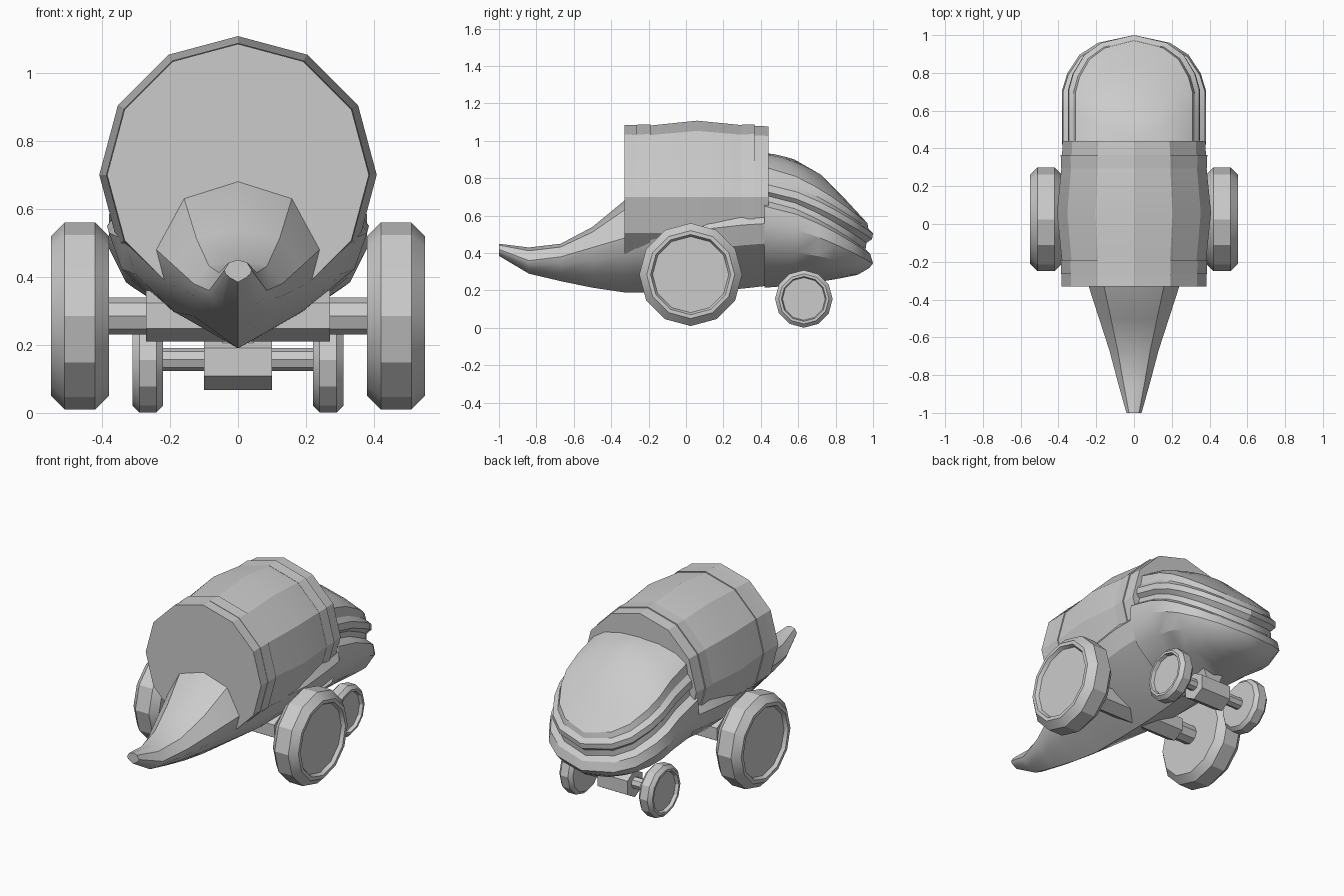
import bpy, bmesh, math

if "Cube" in bpy.data.objects:
    bpy.data.objects.remove(bpy.data.objects["Cube"])


def make(name, rings, closed=True, caps=True, angle=28):
    """Skin a list of equally long point rings into one mesh object."""
    bm = bmesh.new()
    rows = [[bm.verts.new(p) for p in r] for r in rings]
    n = len(rows[0])
    for a, b in zip(rows, rows[1:]):
        for i in range(n if closed else n - 1):
            j = (i + 1) % n
            bm.faces.new((a[i], a[j], b[j], b[i]))
    if caps:
        bm.faces.new(rows[0])
        bm.faces.new(rows[-1])
    bmesh.ops.remove_doubles(bm, verts=bm.verts, dist=0.0005)
    bmesh.ops.recalc_face_normals(bm, faces=bm.faces)
    me = bpy.data.meshes.new(name)
    bm.to_mesh(me)
    bm.free()
    ob = bpy.data.objects.new(name, me)
    bpy.context.collection.objects.link(ob)
    bpy.ops.object.select_all(action='DESELECT')
    ob.select_set(True)
    bpy.context.view_layer.objects.active = ob
    bpy.ops.object.shade_smooth_by_angle(angle=math.radians(angle))
    return ob


def lathe(name, profile, axis, centre, sides=12):
    """Turn (position, radius) pairs round the x or y axis."""
    c1, cz = centre
    rings = []
    for t, r in profile:
        ring = []
        for k in range(sides):
            a = 2 * math.pi * k / sides
            u, z = c1 + r * math.sin(a), cz + r * math.cos(a)
            ring.append((t, u, z) if axis == 'x' else (u, t, z))
        rings.append(ring)
    return make(name, rings)


# Hull and tail: y, half width, bottom z, widest z, top z
hull = [(-1.0, .04, .385, .42, .45), (-.84, .085, .29, .36, .43),
        (-.67, .13, .25, .38, .45), (-.5, .185, .215, .43, .54),
        (-.33, .24, .19, .48, .68), (-.1, .335, .19, .51, .75),
        (.12, .38, .195, .53, .8), (.3, .385, .21, .55, .8),
        (.46, .375, .228, .56, .75)]
rings = []
for y, w, zb, zm, zt in hull:
    h = zm - zb
    half = [(w * .55, zb + h * .33), (w * .9, zb + h * .68), (w, zm),
            (w * .66, zt - (zt - zm) * .25)]
    pts = [(0, zb)] + half + [(0, zt)] + [(-x, z) for x, z in reversed(half)]
    rings.append([(x, y, z) for x, z in pts])
make("hull_and_tail", rings)

# Drum shaped back with two shallow straps
lathe("drum_back", [(-.33, .385), (-.19, .382), (.06, .408), (.29, .385), (.44, .377)],
      'y', (0, .7))
for i, (a, b) in enumerate([(-.265, -.19), (.295, .365)]):
    lathe(f"strap_{i}", [(a, .386), (b, .388)], 'y', (0, .7))

# Head: stacked U-shaped rows; half width, tip y, z at the back, z at the tip
BACK = .42
rows = [(0, .9, .215, .28), (.2, .92, .30, .285), (.33, .98, .42, .32),
        (.38, 1.0, .56, .345), (.375, .985, .65, .395), (.335, .96, .68, .42),
        (.33, .965, .71, .455), (.35, .995, .73, .475), (.345, 1.0, .77, .505),
        (.32, .975, .80, .53), (.31, .97, .86, .56), (.24, .85, .905, .69),
        (.13, .72, .93, .82), (0, .58, .935, .90)]
shape = [(0, 1), (.3, 1), (.5, 1), (.65, .93), (.82, .76), (.93, .5), (1, 0)]
rings = []
for w, tip, zb, zt in rows:
    half = [(w * f, BACK + (tip - BACK) * s, zb + (zt - zb) * s ** 1.5)
            for s, f in shape]
    rings.append(half + [(-x, y, z) for x, y, z in reversed(half[:-1])])
make("head", rings, closed=False, caps=False)

# Wheels with bevelled tread and recessed hub, mirrored left and right
for s, side in ((1, "right"), (-1, "left")):
    for name, y, z, r, x0, x1, bev in (("rear_wheel", .025, .285, .275, .38, .55, .04),
                                       ("small_wheel", .63, .155, .154, .22, .31, .02)):
        prof = [(x0, r - bev), (x0 + bev, r), (x1 - bev, r), (x1, r - bev),
                (x1, r * .78), (x1 - .02, r * .74)]
        lathe(f"{name}_{side}", [(s * x, q) for x, q in prof], 'x', (y, z))

# Axles and their hexagonal housings
lathe("large_axle", [(-.4, .055), (.4, .055)], 'x', (.025, .285), 8)
lathe("large_axle_housing", [(-.27, .075), (.27, .075)], 'x', (.025, .285), 6)
lathe("small_axle", [(-.24, .034), (.24, .034)], 'x', (.63, .157), 8)
lathe("small_axle_housing", [(-.1, .082), (.1, .082)], 'x', (.63, .15), 6)

# Strut joining the small axle to the hull
make("axle_strut", [[(sx * w, .63 + sy * .045, z) for sx, sy in
                     ((-1, -1), (1, -1), (1, 1), (-1, 1))]
                    for w, z in ((.03, .17), (.08, .29))])
